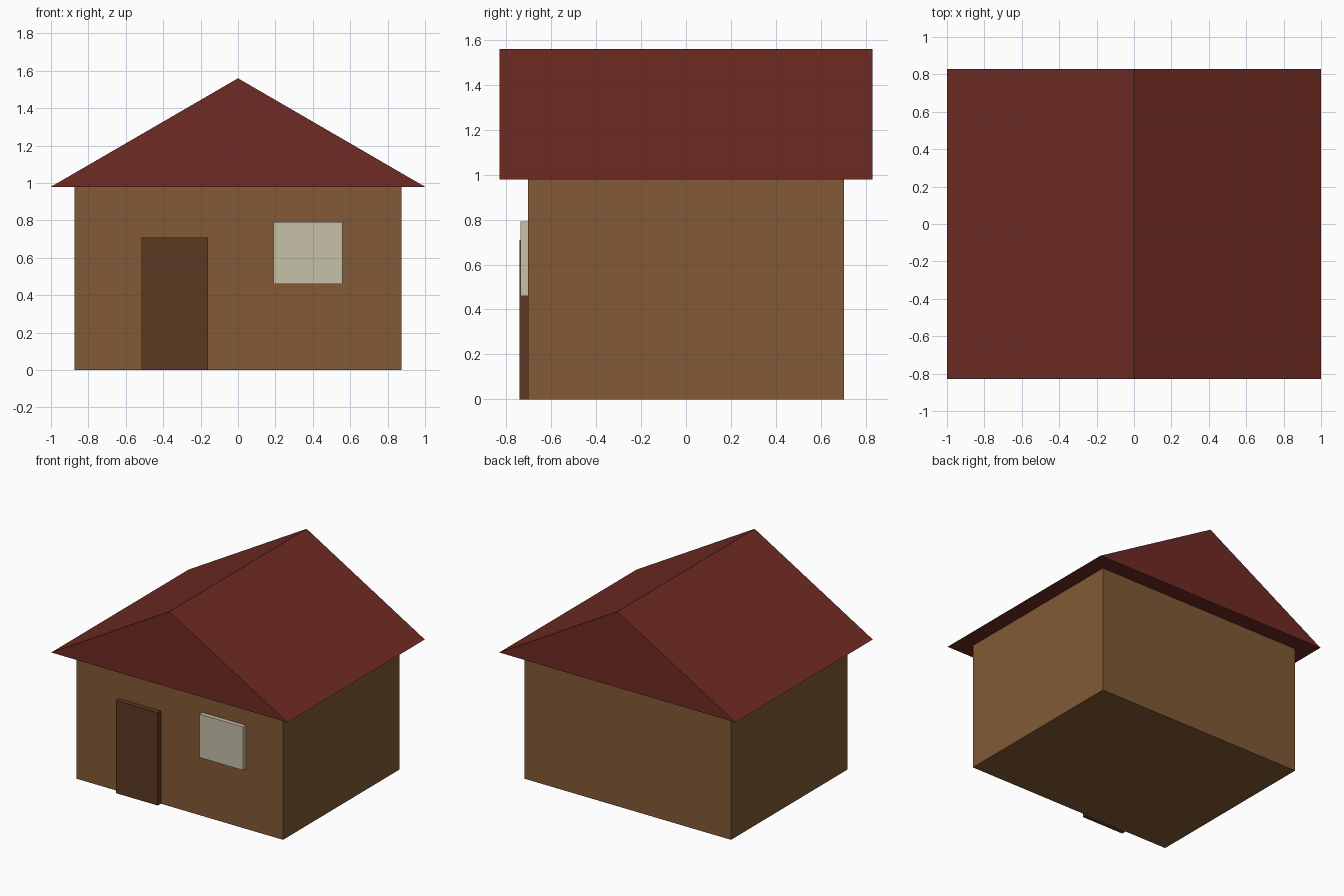
import bpy
import bmesh

cube = bpy.data.objects.get("Cube")
if cube:
    bpy.data.objects.remove(cube, do_unlink=True)


def material(name, rgb):
    """Flat material from 0-255 display values, stored as linear."""
    lin = [((c / 255 + 0.055) / 1.055) ** 2.4 for c in rgb]
    mat = bpy.data.materials.new(name)
    mat.use_nodes = True
    mat.diffuse_color = (*lin, 1)
    mat.node_tree.nodes["Principled BSDF"].inputs["Base Color"].default_value = (*lin, 1)
    return mat


def prism(name, profile, y0, y1, mat):
    """Extrude a closed (x, z) profile along y."""
    bm = bmesh.new()
    face = bm.faces.new([bm.verts.new((x, y0, z)) for x, z in profile])
    new = bmesh.ops.extrude_face_region(bm, geom=[face])["geom"]
    verts = [v for v in new if isinstance(v, bmesh.types.BMVert)]
    bmesh.ops.translate(bm, verts=verts, vec=(0, y1 - y0, 0))
    bmesh.ops.recalc_face_normals(bm, faces=bm.faces)
    mesh = bpy.data.meshes.new(name)
    bm.to_mesh(mesh)
    bm.free()
    mesh.materials.append(mat)
    obj = bpy.data.objects.new(name, mesh)
    bpy.context.collection.objects.link(obj)
    return obj


def box(name, x0, x1, y0, y1, z0, z1, mat):
    return prism(name, [(x0, z0), (x1, z0), (x1, z1), (x0, z1)], y0, y1, mat)


wall_brown = material("wall brown", (130, 90, 54))
roof_red = material("roof red", (111, 43, 35))
door_brown = material("door dark brown", (92, 58, 34))
window_cream = material("window cream", (199, 193, 169))

# Body of the house
box("walls", -0.875, 0.875, -0.705, 0.705, 0, 0.98, wall_brown)

# Solid gable roof with overhanging eaves, ridge along y
prism("roof", [(-1, 0.98), (1, 0.98), (0, 1.56)], -0.83, 0.83, roof_red)

# Front door and window, standing slightly proud of the wall
box("door", -0.515, -0.16, -0.742, -0.69, 0, 0.71, door_brown)
box("window", 0.19, 0.56, -0.738, -0.69, 0.46, 0.792, window_cream)
